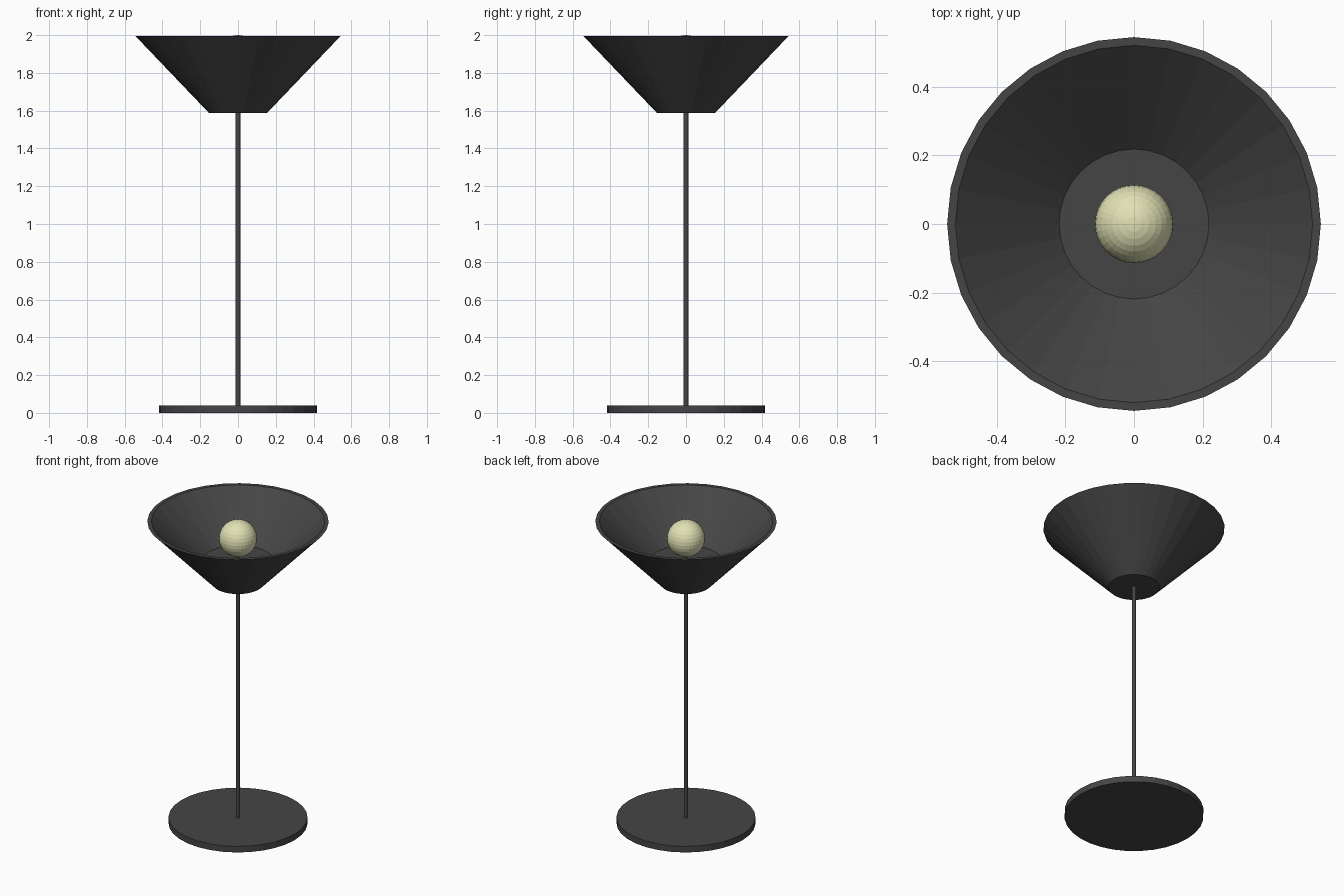
import bpy, bmesh, math

if "Cube" in bpy.data.objects:
    bpy.data.objects.remove(bpy.data.objects["Cube"])

SIDES = 32


def material(name, color):
    m = bpy.data.materials.new(name)
    m.diffuse_color = (*color, 1)
    m.use_nodes = True
    m.node_tree.nodes["Principled BSDF"].inputs["Base Color"].default_value = m.diffuse_color
    return m


def finish(name, bm, mat):
    bmesh.ops.remove_doubles(bm, verts=bm.verts, dist=1e-5)
    bmesh.ops.recalc_face_normals(bm, faces=bm.faces)
    me = bpy.data.meshes.new(name)
    bm.to_mesh(me)
    bm.free()
    me.materials.append(mat)
    ob = bpy.data.objects.new(name, me)
    bpy.context.collection.objects.link(ob)
    return ob


def lathe(name, profile, mat, sides=SIDES):
    """Stack of rings from (radius, z) points, capped at both ends."""
    bm = bmesh.new()
    rings = []
    for r, z in profile:
        rings.append([bm.verts.new((r * math.cos(2 * math.pi * i / sides),
                                    r * math.sin(2 * math.pi * i / sides), z))
                      for i in range(sides)])
    for a, b in zip(rings, rings[1:]):
        for i in range(sides):
            j = (i + 1) % sides
            bm.faces.new((a[i], a[j], b[j], b[i]))
    bm.faces.new(rings[0][::-1])
    bm.faces.new(rings[-1])
    return finish(name, bm, mat)


dark = material("dark_metal", (0.06, 0.06, 0.06))
glow = material("bulb_cream", (0.75, 0.75, 0.46))

# Round foot
lathe("base", [(0.417, 0), (0.417, 0.04)], dark)

# Thin stem, running up through the shade to hold the bulb
lathe("pole", [(0.013, 0.03), (0.013, 1.79)], dark)

# Upward-opening shade: outer cone, rim, inner cone down to a flat floor
lathe("shade", [(0.153, 1.587), (0.544, 1.996), (0.52, 1.996), (0.218, 1.735)], dark)

# Globe bulb
bm = bmesh.new()
bmesh.ops.create_uvsphere(bm, u_segments=32, v_segments=16, radius=0.114)
bmesh.ops.translate(bm, verts=bm.verts, vec=(0, 0, 1.886))
finish("bulb", bm, glow)
